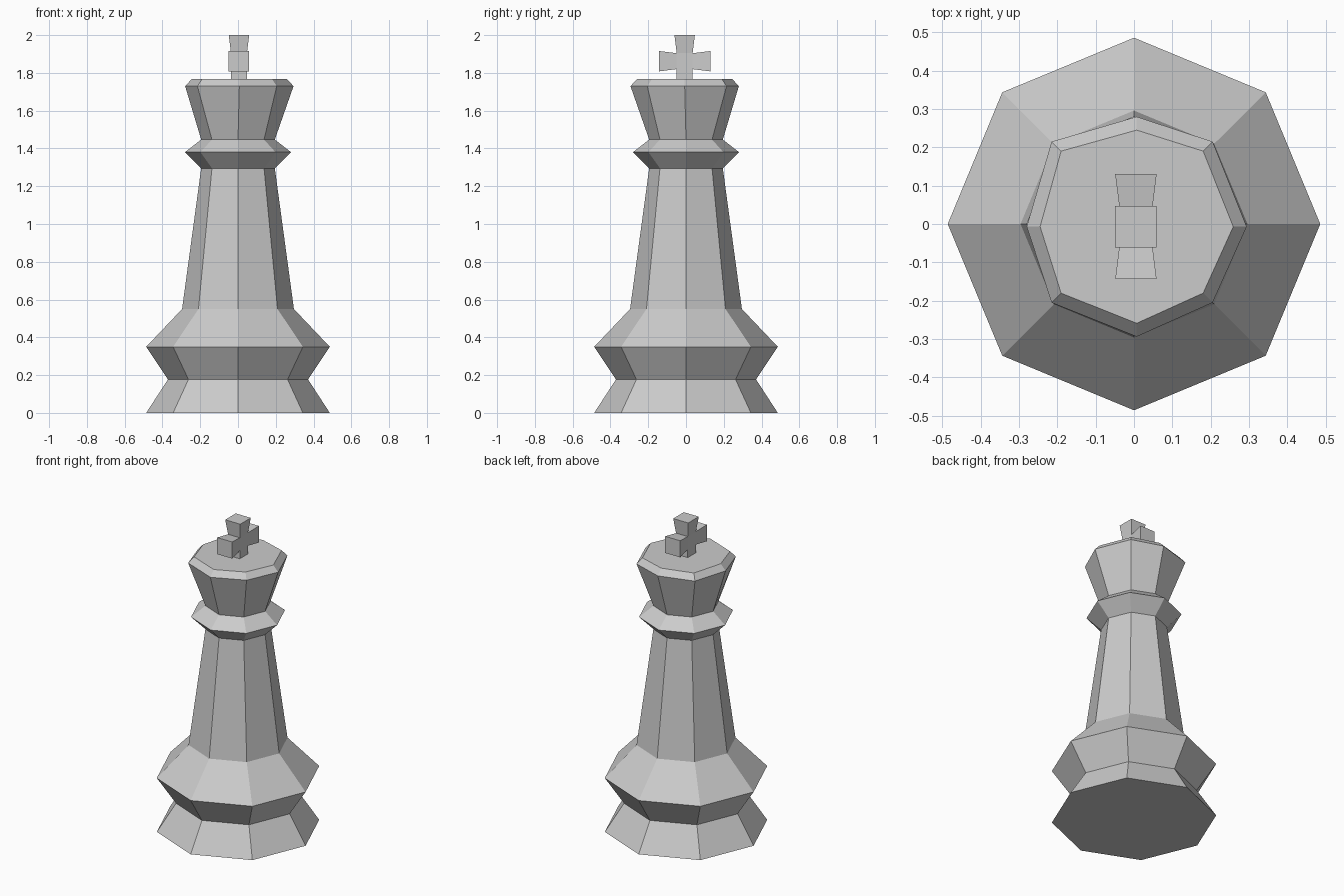
import bpy
import bmesh
from math import cos, sin, pi
from mathutils import Matrix, Vector

cube = bpy.data.objects.get("Cube")
if cube:
    bpy.data.objects.remove(cube, do_unlink=True)

# Single stone colour
GREY = (0.6, 0.6, 0.6, 1.0)
stone = bpy.data.materials.new("stone grey")
stone.use_nodes = True
stone.diffuse_color = GREY
stone.node_tree.nodes["Principled BSDF"].inputs["Base Color"].default_value = GREY


def finish(name, bm):
    bmesh.ops.recalc_face_normals(bm, faces=bm.faces)
    mesh = bpy.data.meshes.new(name)
    bm.to_mesh(mesh)
    bm.free()
    mesh.materials.append(stone)
    obj = bpy.data.objects.new(name, mesh)
    bpy.context.collection.objects.link(obj)
    return obj


def ring(bm, radius, z, skew=0.0, sides=8):
    """Octagon with corners on the axes; skew shifts alternate corners apart."""
    verts = []
    for i in range(sides):
        a = 2 * pi * i / sides
        s = skew if i % 2 == 0 else -0.7 * skew
        r = radius if i % 2 == 0 or not skew else radius + 0.01
        verts.append(bm.verts.new((r * cos(a) + s, r * sin(a) - s, z)))
    return verts


def turned(name, profile):
    """Capped, faceted solid from (radius, height, skew) rows."""
    bm = bmesh.new()
    rings = [ring(bm, *row) for row in profile]
    for low, high in zip(rings, rings[1:]):
        for i in range(len(low)):
            j = (i + 1) % len(low)
            bm.faces.new((low[i], low[j], high[j], high[i]))
    bm.faces.new(rings[0])
    bm.faces.new(rings[-1])
    return finish(name, bm)


# Body, from the foot up to the crown
turned("base", [(0.486, 0), (0.371, 0.177), (0.486, 0.35), (0.296, 0.55)])
turned("shaft", [(0.296, 0.55), (0.195, 1.295)])
turned("collar", [(0.195, 1.295), (0.281, 1.38), (0.195, 1.447)])
turned("head", [(0.195, 1.447), (0.287, 1.73, 0.007), (0.252, 1.767, 0.007)])

# Cross: core and stem are straight, the other three arms flare outward
CENTRE = Vector((0.005, -0.007, 1.862))
CORE, TIP, REACH = 0.042, 0.054, 0.137


def cross_arm(name, turn, start, end, tip):
    bm = bmesh.new()
    bmesh.ops.create_cube(bm, size=2)
    for v in bm.verts:
        half, z = (tip, end) if v.co.z > 0 else (CORE, start)
        v.co = (v.co.x * half, v.co.y * half, z)
    bm.transform(Matrix.Translation(CENTRE) @ Matrix.Rotation(turn, 4, "X"))
    return finish(name, bm)


cross_arm("cross_stem", pi, -CORE, 0.11, CORE)
cross_arm("cross_top", 0, CORE, REACH + 0.001, TIP)
cross_arm("cross_front_arm", pi / 2, CORE, REACH, TIP)
cross_arm("cross_back_arm", -pi / 2, CORE, REACH, TIP)
